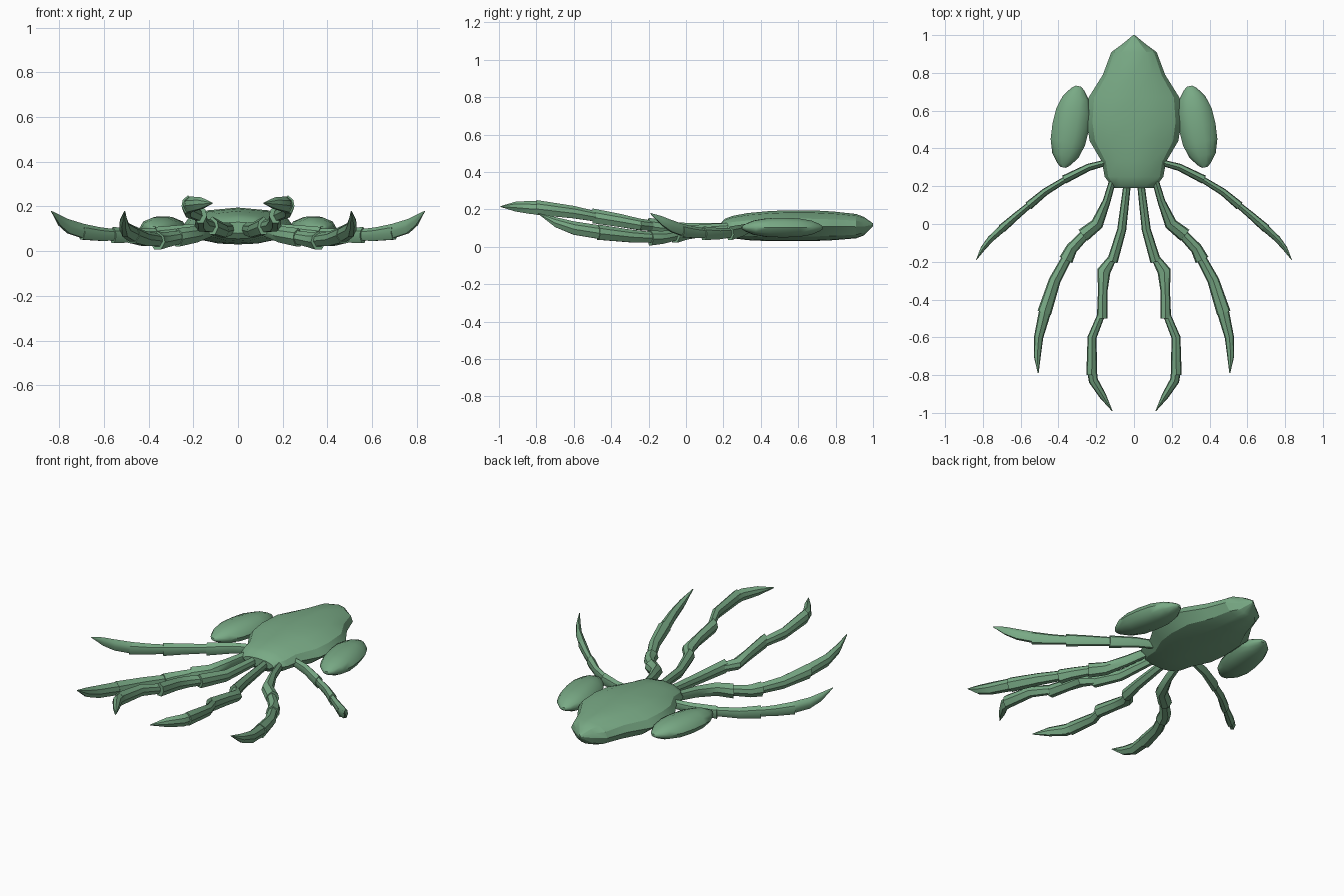
import bpy, bmesh
from math import cos, sin, pi, radians
from mathutils import Vector

cube = bpy.data.objects.get("Cube")
if cube:
    bpy.data.objects.remove(cube, do_unlink=True)

green = bpy.data.materials.new("shell green")
green.use_nodes = True
colour = (0.19, 0.40, 0.235, 1)
green.diffuse_color = colour
green.node_tree.nodes["Principled BSDF"].inputs["Base Color"].default_value = colour


def mirrored(half):
    """Complete a cross-section from its right half, listed top to bottom."""
    return half + [(-u, v) for u, v in reversed(half) if u > 0]


def loft(bm, stations, section):
    """Skin a section along stations of (centre, half width, half height)."""
    rings = []
    last = len(stations) - 1
    for i, (centre, width, height) in enumerate(stations):
        along = stations[min(i + 1, last)][0] - stations[max(i - 1, 0)][0]
        side = Vector((along.y, -along.x, 0)).normalized()
        rings.append([bm.verts.new(centre + side * (u * width) + Vector((0, 0, v * height)))
                      for u, v in section])
    count = len(section)
    for a, b in zip(rings, rings[1:]):
        for k in range(count):
            after = (k + 1) % count
            bm.faces.new((a[k], a[after], b[after], b[k]))
    bm.faces.new(rings[0])
    bm.faces.new(rings[-1])


def finish(bm, name, angle):
    bmesh.ops.recalc_face_normals(bm, faces=bm.faces)
    mesh = bpy.data.meshes.new(name)
    bm.to_mesh(mesh)
    bm.free()
    mesh.materials.append(green)
    part = bpy.data.objects.new(name, mesh)
    bpy.context.collection.objects.link(part)
    bpy.ops.object.select_all(action='DESELECT')
    part.select_set(True)
    bpy.context.view_layer.objects.active = part
    bpy.ops.object.shade_smooth_by_angle(angle=radians(angle))


def both_sides(name, strands, section, angle):
    """Build a part on the left and its mirror image on the right."""
    for side, sign in (("left", 1), ("right", -1)):
        bm = bmesh.new()
        for strand in strands:
            loft(bm, strand, section)
        for vert in bm.verts:
            vert.co.x *= sign
        finish(bm, side + "_" + name, angle)


def leg(name, half_width, half_height, segments):
    """Each segment flares into the next; the last one tapers to a claw."""
    section = mirrored([(0, 1), (.8, .5), (1, -.2), (.45, -1)])
    strands = []
    end, heading = None, None
    for segment in segments:
        points = [Vector(p[:3]) for p in segment]
        swells = [p[3] if len(p) > 3 else 1 for p in segment]
        if end:
            points.insert(0, end - heading * .035)
            swells.insert(0, 1)
        strand = []
        for i, (point, swell) in enumerate(zip(points, swells)):
            t = i / (len(points) - 1)
            scale = 1 - .93 * t ** 3 if segment is segments[-1] else .75 + .35 * t
            strand.append((point, half_width * scale * swell, half_height * scale))
        strands.append(strand)
        end = points[-1]
        heading = (end - points[-2]).normalized()
    both_sides(name, strands, section, 35)


# Flattened shell: y, half width, bottom, top
shell = [(.19, .10, .08, .13), (.21, .125, .055, .15), (.25, .155, .045, .165),
         (.33, .17, .035, .18), (.44, .235, .03, .19), (.54, .25, .03, .195),
         (.67, .24, .03, .195), (.79, .165, .035, .188), (.91, .12, .045, .175),
         (.95, .065, .06, .16), (1, .004, .11, .125)]
bm = bmesh.new()
loft(bm, [(Vector((0, y, (low + top) / 2)), width, (top - low) / 2)
          for y, width, low, top in shell],
     mirrored([(0, 1), (.55, .85), (.88, .45), (1, -.05), (.75, -.7), (.35, -.95), (0, -1)]))
finish(bm, "body_shell", 25)

# Side pods: long rounded lozenges leaning inwards towards the back
pod = []
for step in range(-4, 5):
    t = sin(step * pi / 8)
    bulge = max(.15, (1 - abs(t) ** 2.5) ** .6)
    pod.append((Vector((.335 - .04 * t, .515 + .215 * t, .102)), .098 * bulge, .055 * bulge))
both_sides("side_pod", [pod], [(cos(k * pi / 5), sin(k * pi / 5)) for k in range(10)], 50)

# Legs: joint positions per segment, some with a width swell
leg("front_leg", .026, .036, [
    [(.035, .22, .10), (.065, -.03, .095), (.115, -.2, .115)],
    [(.16, -.25, .12, 1.6), (.165, -.35, .14), (.168, -.5, .165)],
    [(.222, -.6, .185), (.224, -.8, .21)],
    [(.215, -.83, .21), (.165, -.91, .215), (.115, -.99, .215)]])
leg("middle_leg", .034, .037, [
    [(.11, .24, .10, .7), (.145, .12, .09, .7), (.195, 0, .075), (.27, -.06, .062)],
    [(.33, -.13, .05), (.36, -.19, .048)],
    [(.42, -.3, .058), (.475, -.47, .078)],
    [(.505, -.6, .10, .75), (.512, -.7, .132, .75), (.507, -.79, .178)]])
leg("rear_leg", .021, .033, [
    [(.13, .33, .10), (.24, .3, .088), (.37, .235, .072)],
    [(.47, .17, .07), (.56, .095, .072)],
    [(.62, .045, .077), (.7, -.025, .088)],
    [(.76, -.08, .112, .85), (.8, -.13, .14, .85), (.835, -.19, .178)]])
